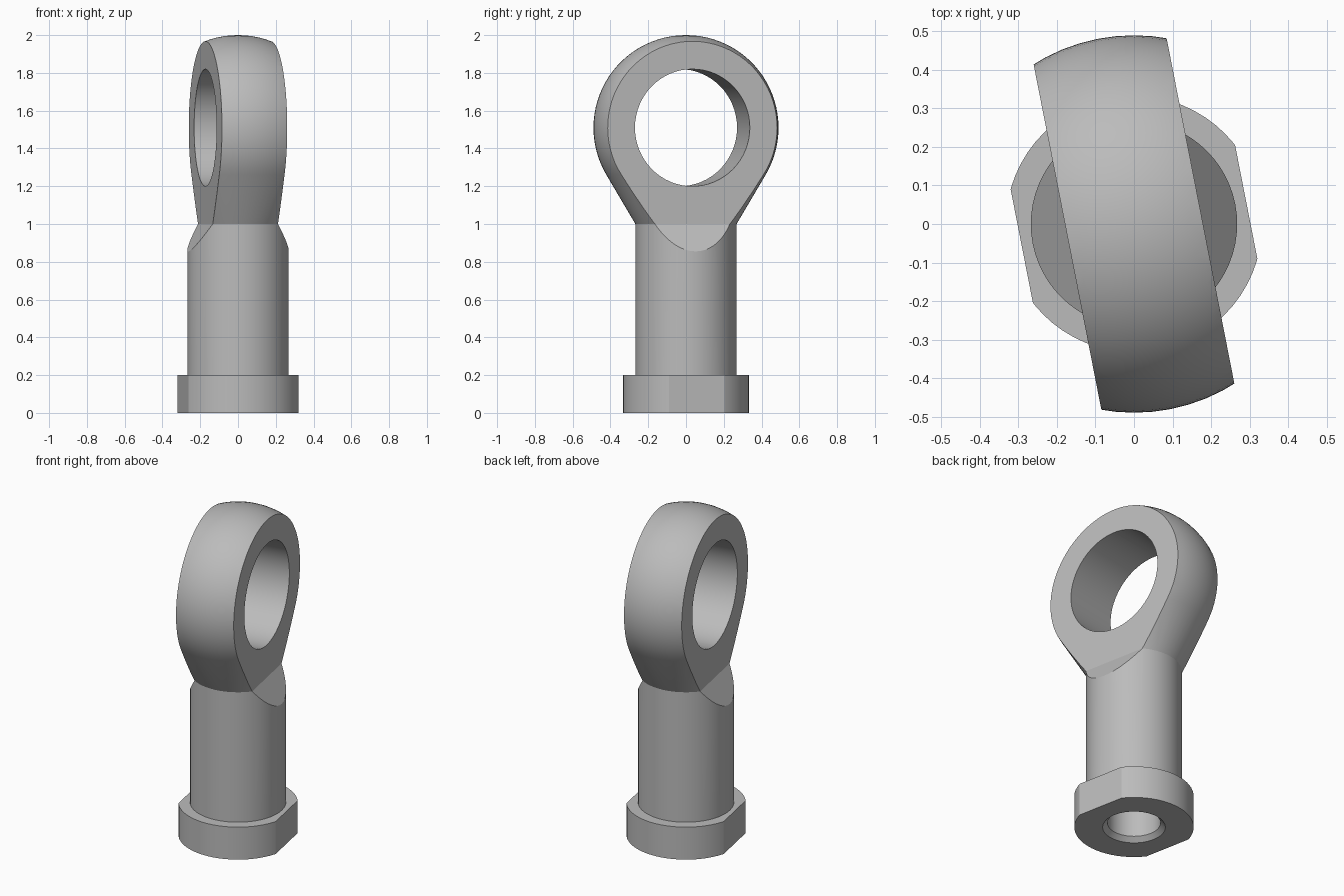
import bpy, bmesh, math
from mathutils import Matrix

if "Cube" in bpy.data.objects:
    bpy.data.objects.remove(bpy.data.objects["Cube"], do_unlink=True)

SEGMENTS = 64
EYE_Z, EYE_R, BORE_R = 1.51, 0.49, 0.31
SHANK_R, NECK_Z = 0.268, 1.0
HALF_WIDTH, FLAT_X = 0.176, 0.297
FOOT_R, FOOT_TOP = 0.333, 0.2
TURN = math.radians(11.1)

steel = bpy.data.materials.new("plain grey steel")
steel.use_nodes = True
GREY = (0.5, 0.5, 0.5, 1)
steel.diffuse_color = GREY
steel.node_tree.nodes["Principled BSDF"].inputs["Base Color"].default_value = GREY


def finish(bm, name):
    bmesh.ops.recalc_face_normals(bm, faces=bm.faces[:])
    mesh = bpy.data.meshes.new(name)
    bm.to_mesh(mesh)
    bm.free()
    mesh.materials.append(steel)
    obj = bpy.data.objects.new(name, mesh)
    bpy.context.collection.objects.link(obj)
    return obj


def revolve(points, name):
    """Turn an (r, z) profile around the z axis."""
    bm = bmesh.new()
    verts = [bm.verts.new((r, 0, z)) for r, z in points]
    edges = [bm.edges.new(pair) for pair in zip(verts, verts[1:])]
    bmesh.ops.spin(bm, geom=verts + edges, axis=(0, 0, 1), cent=(0, 0, 0),
                   angle=math.tau, steps=SEGMENTS)
    bmesh.ops.remove_doubles(bm, verts=bm.verts[:], dist=1e-5)
    return finish(bm, name)


def prism(points, name):
    """Extrude an (x, z) outline along y."""
    bm = bmesh.new()
    face = bm.faces.new([bm.verts.new((x, -1, z)) for x, z in points])
    new = bmesh.ops.extrude_face_region(bm, geom=[face])["geom"]
    bmesh.ops.translate(bm, vec=(0, 2, 0),
                        verts=[v for v in new if isinstance(v, bmesh.types.BMVert)])
    return finish(bm, name)


def cylinder_x(radius, z, name):
    bm = bmesh.new()
    place = Matrix.Translation((0, 0, z)) @ Matrix.Rotation(math.pi / 2, 4, "Y")
    bmesh.ops.create_cone(bm, cap_ends=True, segments=SEGMENTS, radius1=radius,
                          radius2=radius, depth=2, matrix=place)
    return finish(bm, name)


# Turned body: blind bore, foot, shank, cone tangent to the ball
drop = EYE_Z - NECK_Z
reach = math.hypot(SHANK_R, drop)
start = math.atan2(-drop, SHANK_R) + math.acos(EYE_R / reach)
profile = [(0, 0.75), (0.148, 0.75), (0.148, 0.027), (0.175, 0),
           (FOOT_R, 0), (FOOT_R, FOOT_TOP), (SHANK_R, FOOT_TOP), (SHANK_R, NECK_Z)]
STEPS = 28
for i in range(STEPS):
    a = start + (math.pi / 2 - start) * i / STEPS
    profile.append((EYE_R * math.cos(a), EYE_Z + EYE_R * math.sin(a)))
profile.append((0, EYE_Z + EYE_R))
body = revolve(profile, "rod_end_body")

# Cutters: eye bore, cheeks with sloped run-out, wrench flats
cutters = [cylinder_x(BORE_R, EYE_Z, "eye_bore_cutter")]
for s in (-1, 1):
    cheek = [(HALF_WIDTH, NECK_Z), (0.36, 0.71), (0.6, 0.71), (0.6, 2.2), (HALF_WIDTH, 2.2)]
    flat = [(FLAT_X, -0.1), (0.6, -0.1), (0.6, 0.3), (FLAT_X, 0.3)]
    cutters.append(prism([(s * x, z) for x, z in cheek], "cheek_cutter"))
    cutters.append(prism([(s * x, z) for x, z in flat], "wrench_flat_cutter"))

for cutter in cutters:
    cutter.hide_render = True
    mod = body.modifiers.new(cutter.name, "BOOLEAN")
    mod.operation = "DIFFERENCE"
    mod.solver = "EXACT"
    mod.object = cutter

bpy.ops.object.select_all(action="DESELECT")
body.select_set(True)
bpy.context.view_layer.objects.active = body
for mod in list(body.modifiers):
    bpy.ops.object.modifier_apply(modifier=mod.name)
for cutter in cutters:
    bpy.data.objects.remove(cutter, do_unlink=True)

# Turn the finished part slightly and shade it
body.data.transform(Matrix.Rotation(TURN, 4, "Z"))
bpy.ops.object.shade_smooth_by_angle(angle=math.radians(25))
